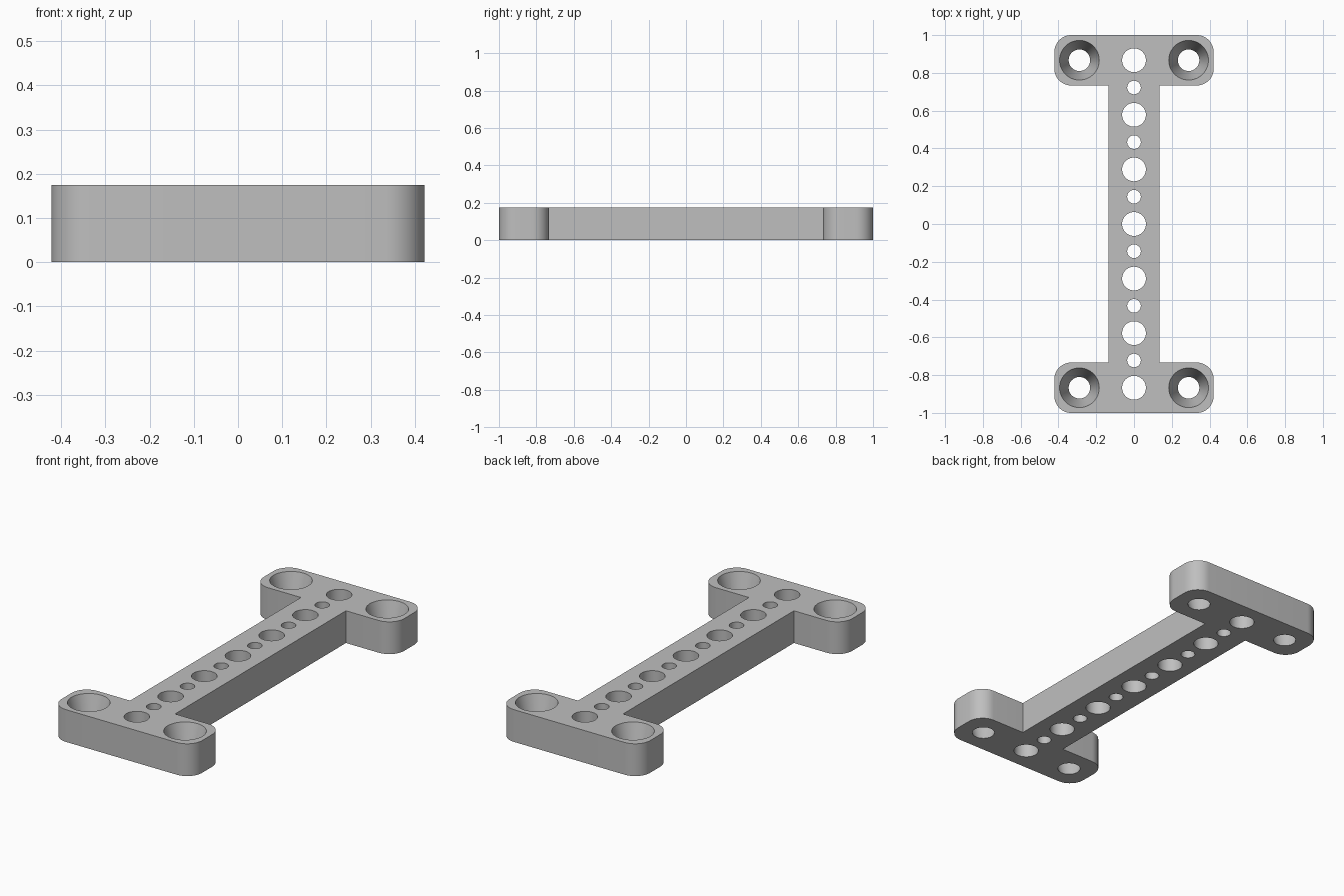
import bpy, bmesh
from math import cos, sin, pi
from mathutils import Matrix

cube = bpy.data.objects.get("Cube")
if cube:
    bpy.data.objects.remove(cube, do_unlink=True)

HEIGHT = 0.175
HALF_W, HALF_L = 0.422, 1.0      # end plate outer limits
INNER_Y, BAR_W = 0.733, 0.135    # end plate inner edge, bar half width
CORNER = 0.09
PITCH = 0.289                    # hole spacing

grey = bpy.data.materials.new("plain grey")
grey.use_nodes = True
colour = (0.52, 0.52, 0.52, 1)
grey.diffuse_color = colour
grey.node_tree.nodes["Principled BSDF"].inputs["Base Color"].default_value = colour


def make_object(name, bm):
    mesh = bpy.data.meshes.new(name)
    bmesh.ops.recalc_face_normals(bm, faces=bm.faces)
    bm.to_mesh(mesh)
    bm.free()
    obj = bpy.data.objects.new(name, mesh)
    bpy.context.collection.objects.link(obj)
    mesh.materials.append(grey)
    return obj


def arc(cx, cy, start, steps=12):
    return [(cx + CORNER * cos(start + pi / 2 * i / steps),
             cy + CORNER * sin(start + pi / 2 * i / steps)) for i in range(steps + 1)]


# I-shaped bracket: one quarter outline, turned and mirrored round the centre
cx = HALF_W - CORNER
quarter = [(BAR_W, INNER_Y)]
quarter += arc(cx, INNER_Y + CORNER, -pi / 2)
quarter += arc(cx, HALF_L - CORNER, 0)
half = quarter + [(-x, y) for x, y in reversed(quarter)]
outline = half + [(-x, -y) for x, y in half]

bm = bmesh.new()
base = bm.faces.new([bm.verts.new((x, y, 0)) for x, y in outline])
top = bmesh.ops.extrude_face_region(bm, geom=[base])["geom"]
bmesh.ops.translate(bm, vec=(0, 0, HEIGHT),
                    verts=[v for v in top if isinstance(v, bmesh.types.BMVert)])
bracket = make_object("bracket", bm)

# Hole cutters: straight holes along the bar, tapered screw holes at the corners
cutters = bmesh.new()


def add_hole(x, y, r_bottom, r_top):
    over = 0.02
    grow = (r_top - r_bottom) * over / HEIGHT
    bmesh.ops.create_cone(cutters, cap_ends=True, segments=48,
                          radius1=r_bottom - grow, radius2=r_top + grow,
                          depth=HEIGHT + 2 * over,
                          matrix=Matrix.Translation((x, y, HEIGHT / 2)))


for i in range(-6, 7):
    radius = 0.063 if i % 2 == 0 else 0.036
    add_hole(0, i * PITCH / 2, radius, radius)
for x in (-PITCH, PITCH):
    for y in (-3 * PITCH, 3 * PITCH):
        add_hole(x, y, 0.057, 0.105)
hole_cutter = make_object("hole_cutter", cutters)
hole_cutter.hide_render = True

# Cut the holes, then drop the cutter
cut = bracket.modifiers.new("holes", 'BOOLEAN')
cut.operation = 'DIFFERENCE'
cut.solver = 'EXACT'
cut.object = hole_cutter
bpy.ops.object.select_all(action='DESELECT')
bracket.select_set(True)
bpy.context.view_layer.objects.active = bracket
bpy.ops.object.modifier_apply(modifier=cut.name)
bpy.data.objects.remove(hole_cutter, do_unlink=True)
bpy.ops.object.shade_smooth_by_angle(angle=pi / 6)
